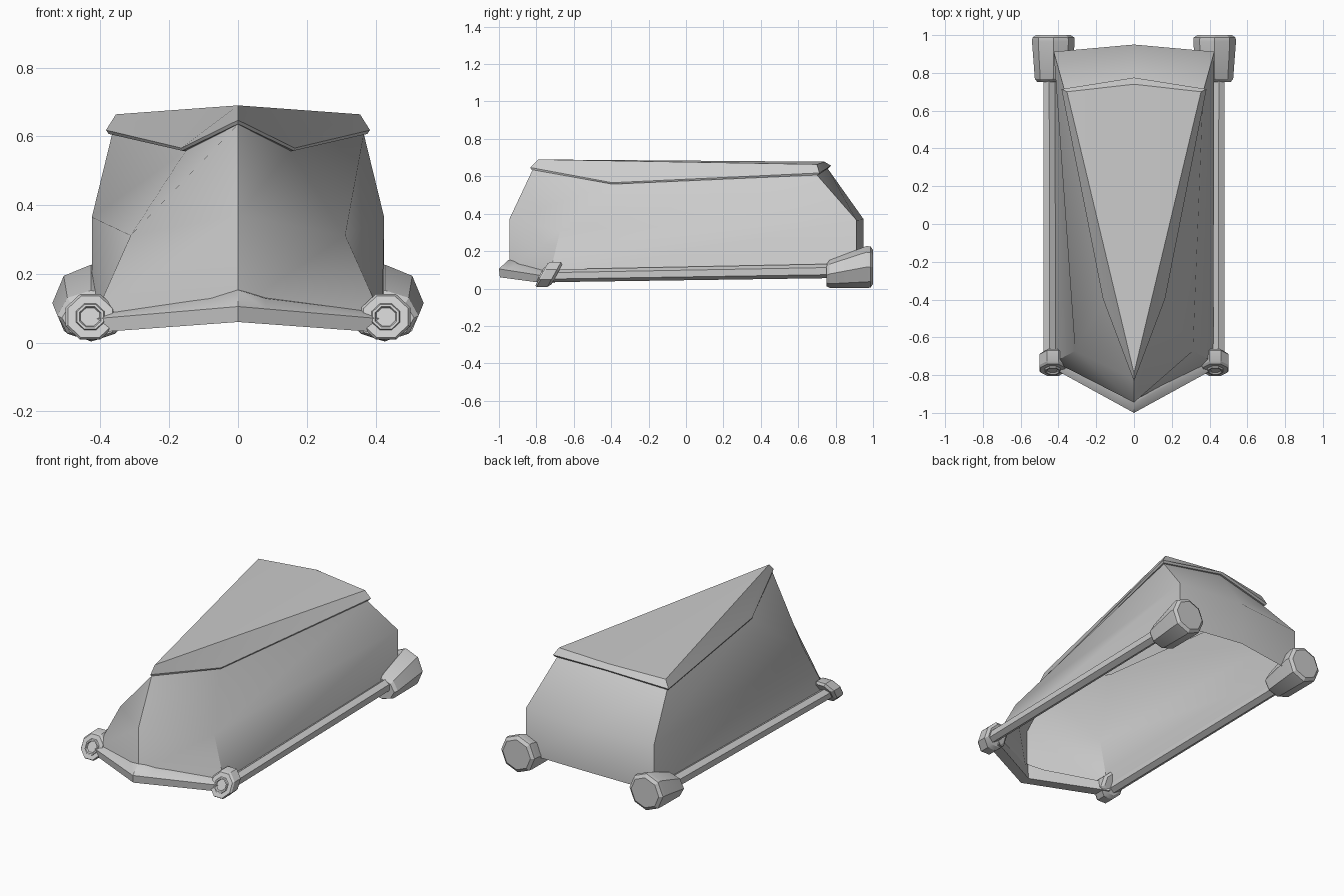
import bpy, bmesh
from math import sin, cos, pi, radians
from mathutils import Vector

if "Cube" in bpy.data.objects:
    bpy.data.objects.remove(bpy.data.objects["Cube"])


def loft(name, rings, cap_start=False, cap_end=False, mirror=False, angle=25):
    """Skin a list of equal-length closed rings."""
    bm = bmesh.new()
    vs = [[bm.verts.new(p) for p in r] for r in rings]
    n = len(vs[0])
    for a, b in zip(vs, vs[1:]):
        for i in range(n):
            j = (i + 1) % n
            bm.faces.new((a[i], a[j], b[j], b[i]))
    if cap_start:
        bm.faces.new(vs[0][::-1])
    if cap_end:
        bm.faces.new(vs[-1])
    bmesh.ops.recalc_face_normals(bm, faces=bm.faces)
    me = bpy.data.meshes.new(name)
    bm.to_mesh(me)
    bm.free()
    ob = bpy.data.objects.new(name, me)
    bpy.context.collection.objects.link(ob)
    if mirror:
        ob.modifiers.new("mirror", 'MIRROR')
    bpy.ops.object.select_all(action='DESELECT')
    ob.select_set(True)
    bpy.context.view_layer.objects.active = ob
    bpy.ops.object.shade_smooth_by_angle(angle=radians(angle))
    return ob


def outline(nose, corner, rear, tail):
    """Six-point symmetric ring; nose and tail are (y, z) on the centre line."""
    flip = lambda p: (-p[0], p[1], p[2])
    return [(0, *nose), corner, rear, (0, *tail), flip(rear), flip(corner)]


def disc(x, y, z, rx, rz, n=8, turn=0.0, lean=0.0):
    """Ring facing the y axis; lean shears it backwards with height."""
    pts = []
    for i in range(n):
        a = turn + 2 * pi * i / n
        pts.append((x + rx * cos(a), y + lean * rz * sin(a), z + rz * sin(a)))
    return pts


# Hull: open shell, wedge nose, leaning upper panels
top = outline((-0.82, 0.635), (0.152, -0.39, 0.558), (0.366, 0.70, 0.607), (0.755, 0.645))
mid = outline((-0.945, 0.37), (0.312, -0.672, 0.312), (0.425, 0.912, 0.365), (0.95, 0.37))
low = outline((-0.945, 0.10), (0.42, -0.73, 0.07), (0.425, 0.912, 0.09), (0.95, 0.11))
loft("hull_shell", [low, mid, top], angle=42)

# Roof: thin overhanging lip with a bevel, then an arrowhead plate
lip_low = outline((-0.827, 0.636), (0.162, -0.393, 0.558), (0.376, 0.707, 0.607), (0.765, 0.646))
lip = outline((-0.832, 0.647), (0.165, -0.395, 0.566), (0.384, 0.714, 0.618), (0.775, 0.657))
plate = outline((-0.79, 0.69), (0.150, -0.385, 0.584), (0.355, 0.70, 0.664), (0.74, 0.678))
roof = loft("roof", [top, lip_low, lip, plate])
bm = bmesh.new()
bm.from_mesh(roof.data)
near = lambda p: min(bm.verts, key=lambda v: (v.co - Vector(p)).length)
nose, cr, rr, tail, rl, cl = [near(p) for p in plate]
for f in ((nose, cr, rr), (nose, rr, tail), (nose, tail, rl), (nose, rl, cl)):
    bm.faces.new(f)
bmesh.ops.recalc_face_normals(bm, faces=bm.faces)
bm.to_mesh(roof.data)
bm.free()
bpy.ops.object.shade_smooth_by_angle(angle=radians(50))

# V-shaped front bumper
mid_sec = [(-0.935, 0.155), (-0.95, 0.153), (-1.0, 0.105), (-0.995, 0.06), (-0.93, 0.06)]
end_sec = [(-0.71, 0.088), (-0.725, 0.087), (-0.775, 0.07), (-0.77, 0.03), (-0.70, 0.03)]


def bumper_ring(x):
    t = abs(x) / 0.41
    ring = []
    for i, (a, b) in enumerate(zip(mid_sec, end_sec)):
        drop = 0.012 if i < 2 and 0 < t < 0.5 else 0
        ring.append((x, a[0] + (b[0] - a[0]) * t, a[1] + (b[1] - a[1]) * t - drop))
    return ring


loft("front_bumper", [bumper_ring(x) for x in (-0.41, -0.08, 0, 0.08, 0.41)],
     True, True, angle=50)

# Side rails
loft("side_rail", [disc(0.447, -0.72, 0.068, 0.036, 0.034, 6, pi / 6),
                   disc(0.449, 0.80, 0.094, 0.036, 0.038, 6, pi / 6)],
     True, True, mirror=True)

# Front lamps: short sheared octagons with a raised rim and recessed centre
lamp = [(-0.69, 0.058), (-0.705, 0.074), (-0.762, 0.074), (-0.773, 0.067), (-0.773, 0.043),
        (-0.781, 0.040), (-0.781, 0.033), (-0.772, 0.029)]
loft("front_lamp", [disc(0.43, y, 0.075, r * 1.04, r * 0.97, 8, pi / 8, 0.55) for y, r in lamp],
     True, True, mirror=True)

# Rear thrusters: octagons flaring towards the back
thruster = [(0.752, 0.072, 0.085, 0.060), (0.768, 0.078, 0.098, 0.074),
            (0.965, 0.115, 0.113, 0.112), (0.987, 0.115, 0.111, 0.110),
            (1.0, 0.115, 0.092, 0.090)]
loft("rear_thruster", [disc(0.427, y, z, rx, rz) for y, z, rx, rz in thruster],
     True, True, mirror=True)
